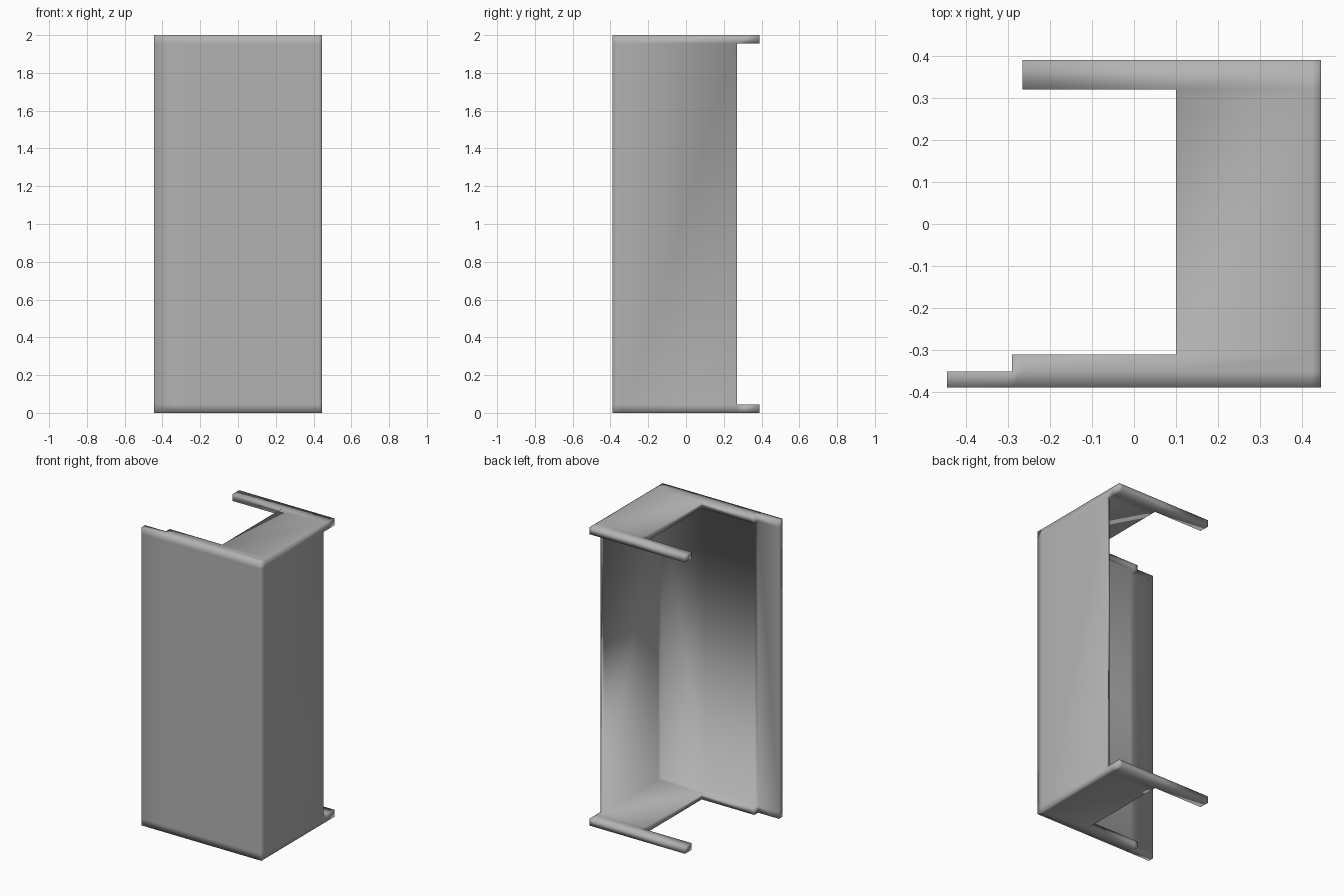
import bpy
import bmesh

if "Cube" in bpy.data.objects:
    bpy.data.objects.remove(bpy.data.objects["Cube"])

# Parts as boxes (x0, x1, y0, y1, z0, z1), fused into one smooth-shaded shell
H, T = 2.0, 0.045
boxes = [
    (-0.445, 0.445, -0.388, -0.35, 0, H),    # front panel
    (0.423, 0.445, -0.388, 0.27, 0, H),      # right side panel
]
for z0, z1 in ((0, T), (H - T, H)):          # bottom and top brackets
    boxes += [
        (0.10, 0.445, -0.388, 0.39, z0, z1),     # plate
        (-0.265, 0.445, 0.32, 0.39, z0, z1),     # rear arm
        (-0.29, 0.445, -0.388, -0.31, z0, z1),   # front lip
    ]

# Grid lines taken from all box sides
axes = [sorted({b[i] for b in boxes} | {b[i + 1] for b in boxes}) for i in (0, 2, 4)]


def solid(cell):
    """True when the grid cell lies inside any box."""
    if any(c < 0 or c >= len(a) - 1 for c, a in zip(cell, axes)):
        return False
    m = [(a[c] + a[c + 1]) / 2 for c, a in zip(cell, axes)]
    return any(all(b[2 * k] < m[k] < b[2 * k + 1] for k in range(3)) for b in boxes)


bm = bmesh.new()
verts = {}


def vert(key):
    if key not in verts:
        verts[key] = bm.verts.new([a[k] for k, a in zip(key, axes)])
    return verts[key]


# Outer skin of the solid cells
nx, ny, nz = (len(a) - 1 for a in axes)
for cell in [(i, j, k) for i in range(nx) for j in range(ny) for k in range(nz)]:
    if not solid(cell):
        continue
    for ax in range(3):
        for side in (0, 1):
            nb = list(cell)
            nb[ax] += 2 * side - 1
            if solid(nb):
                continue
            u, v = (ax + 1) % 3, (ax + 2) % 3
            loop = []
            for du, dv in ((0, 0), (1, 0), (1, 1), (0, 1)):
                key = list(cell)
                key[ax] += side
                key[u] += du
                key[v] += dv
                loop.append(vert(tuple(key)))
            bm.faces.new(loop if side else loop[::-1])

# Merge flat regions into large faces, shaded smooth over the edges
bmesh.ops.dissolve_limit(bm, angle_limit=0.02, verts=bm.verts[:], edges=bm.edges[:])
bmesh.ops.triangulate(bm, faces=[f for f in bm.faces if len(f.verts) > 4])
for f in bm.faces:
    f.smooth = True

mesh = bpy.data.meshes.new("corner_cover")
bm.to_mesh(mesh)
bm.free()
cover = bpy.data.objects.new("corner_cover", mesh)
bpy.context.collection.objects.link(cover)

grey = bpy.data.materials.new("plain grey")
grey.diffuse_color = (0.45, 0.45, 0.45, 1)
grey.use_nodes = True
grey.node_tree.nodes["Principled BSDF"].inputs["Base Color"].default_value = grey.diffuse_color
mesh.materials.append(grey)
